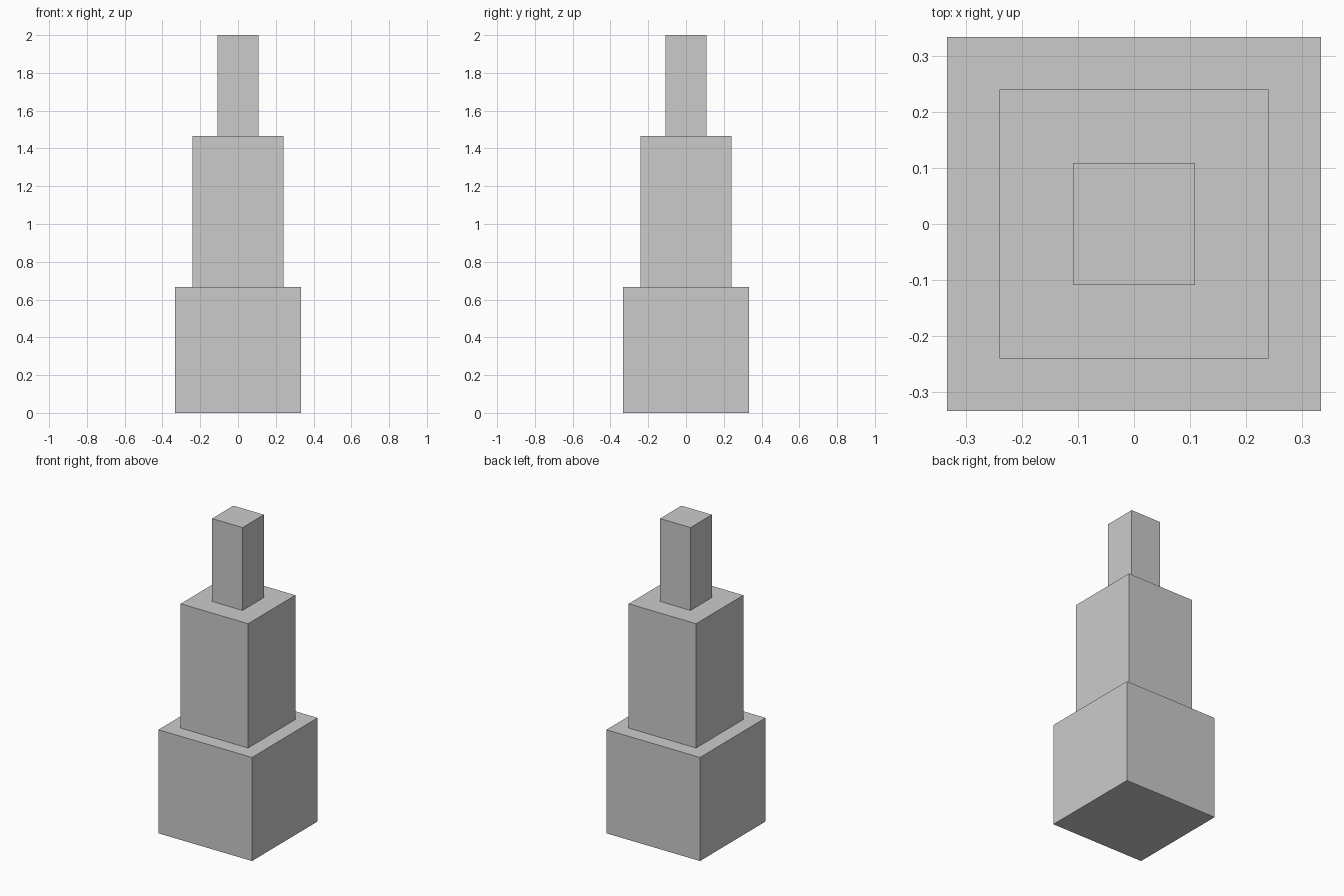
import bpy

if "Cube" in bpy.data.objects:
    bpy.data.objects.remove(bpy.data.objects["Cube"])


def add_tier(name, width, bottom, top):
    """Square block standing between two heights, centred on the z axis."""
    bpy.ops.mesh.primitive_cube_add(size=1, location=(0, 0, (bottom + top) / 2))
    tier = bpy.context.object
    tier.name = name
    tier.scale = (width, width, top - bottom)
    bpy.ops.object.transform_apply(location=False, rotation=False, scale=True)
    return tier


# Three stacked tiers, each narrower than the one below
tiers = [
    ("base_block", 0.6667, 0.6667),
    ("middle_block", 0.48, 0.80),
    ("top_block", 0.2167, 0.5333),
]
z = 0.0
for name, width, height in tiers:
    add_tier(name, width, z, z + height)
    z += height
